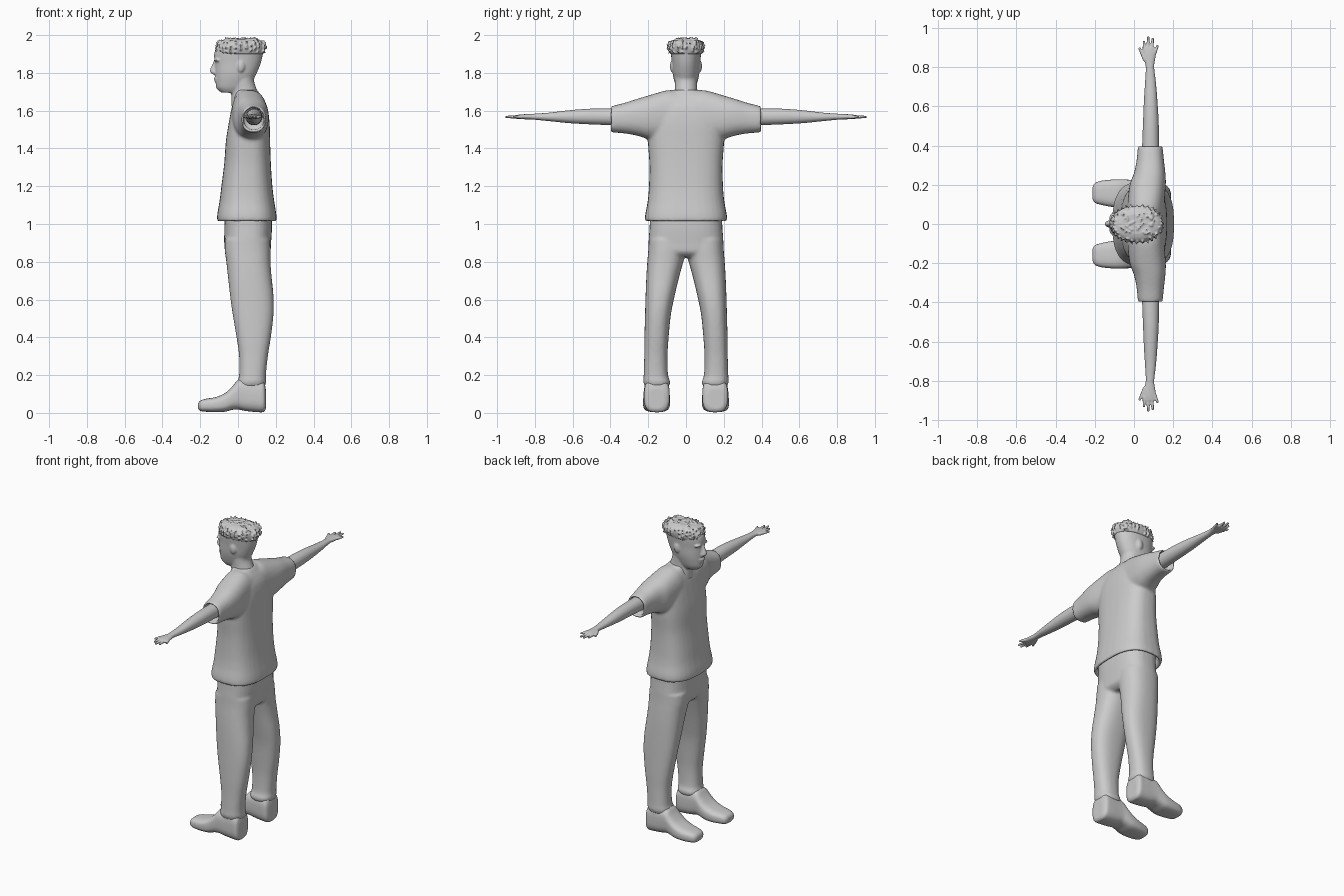
import bpy, bmesh, math, random
from mathutils import Vector, Matrix

random.seed(4)
grey = bpy.data.materials.new("plain grey")
grey.diffuse_color = (0.6, 0.6, 0.6, 1)
AXES = {"x": (1, 2, 0), "y": (0, 2, 1), "z": (0, 1, 2)}


def spline(p, q, r, s, t):
    return [0.5 * (2 * b + (c - a) * t + (2 * a - 5 * b + 4 * c - d) * t * t
                   + (3 * b - a - 3 * c + d) * t ** 3) for a, b, c, d in zip(p, q, r, s)]


def loft(bm, axis, rings, power=2.3, sides=32, steps=4):
    """Skin through rings (position, a min, a max, b min, b max) along an axis."""
    n = len(rings)
    path = [spline(rings[max(i - 1, 0)], rings[i], rings[i + 1], rings[min(i + 2, n - 1)], k / steps)
            for i in range(n - 1) for k in range(steps)] + [list(rings[-1])]
    ia, ib, it = AXES[axis]
    loops = []
    for t, a0, a1, b0, b1 in path:
        loop = []
        for j in range(sides):
            w = 2 * math.pi * j / sides
            c, s = math.cos(w), math.sin(w)
            co = [0, 0, 0]
            co[ia] = (a0 + a1) / 2 + (a1 - a0) / 2 * math.copysign(abs(c) ** (2 / power), c)
            co[ib] = (b0 + b1) / 2 + (b1 - b0) / 2 * math.copysign(abs(s) ** (2 / power), s)
            co[it] = t
            loop.append(bm.verts.new(co))
        loops.append(loop)
    for p, q in zip(loops, loops[1:]):
        for j in range(sides):
            k = (j + 1) % sides
            bm.faces.new((p[j], p[k], q[k], q[j]))
    bm.faces.new(loops[0][::-1])
    bm.faces.new(loops[-1])


def ball(bm, centre, size, level=2):
    m = Matrix.Translation(centre) @ Matrix.Diagonal((*size, 1))
    bmesh.ops.create_icosphere(bm, subdivisions=level, radius=1, matrix=m)


def finish(name, bm, voxel=None, smooth=0, mirror=False):
    bmesh.ops.recalc_face_normals(bm, faces=bm.faces)
    for f in bm.faces:
        f.smooth = True
    me = bpy.data.meshes.new(name)
    bm.to_mesh(me)
    bm.free()
    me.materials.append(grey)
    ob = bpy.data.objects.new(name, me)
    bpy.context.collection.objects.link(ob)
    if voxel:
        r = ob.modifiers.new("fuse", "REMESH")
        r.mode, r.voxel_size, r.use_smooth_shade = "VOXEL", voxel, True
    if smooth:
        s = ob.modifiers.new("soften", "SMOOTH")
        s.factor, s.iterations = 0.5, smooth
    if mirror:
        m = ob.modifiers.new("other side", "MIRROR")
        m.use_axis = (False, True, False)
    return ob


# Shirt: body with a hollow hem, fused with shoulders and hollow sleeves
bm = bmesh.new()
loft(bm, "z", [(1.07, -.085, .18, -.198, .198), (1.025, -.09, .185, -.2, .2),
               (1.015, -.108, .203, -.215, .215), (1.05, -.11, .203, -.216, .216),
               (1.12, -.098, .192, -.203, .203), (1.2, -.088, .182, -.196, .196),
               (1.32, -.073, .174, -.194, .194), (1.44, -.064, .17, -.202, .202),
               (1.54, -.048, .167, -.2, .2), (1.62, -.033, .155, -.17, .17),
               (1.67, -.02, .13, -.12, .12), (1.71, -.008, .1, -.07, .07)], 2.7)
half = [(.05, -.035, .155, 1.42, 1.705), (.1, -.034, .155, 1.43, 1.708), (.2, -.022, .162, 1.45, 1.68),
        (.26, 0, .16, 1.468, 1.662), (.33, .014, .152, 1.48, 1.64), (.395, .02, .145, 1.486, 1.623),
        (.396, .03, .135, 1.498, 1.614), (.36, .03, .135, 1.5, 1.616)]
loft(bm, "y", [(-r[0],) + r[1:] for r in half[::-1]] + half, 2.4)
finish("shirt", bm, .009, 5)

# Trousers: hips fused with two legs
bm = bmesh.new()
loft(bm, "z", [(1.06, -.07, .178, -.19, .19), (.98, -.072, .18, -.193, .193),
               (.9, -.073, .175, -.198, .198), (.85, -.066, .17, -.19, .19),
               (.825, -.04, .14, -.15, .15)], 2.7)
leg = [(.14, .005, .142, .09, .218), (.165, -.002, .15, .083, .226), (.2, .006, .148, .095, .224),
       (.3, .006, .158, .098, .221), (.4, -.008, .174, .092, .22), (.52, -.028, .188, .08, .217),
       (.62, -.042, .188, .06, .214), (.72, -.053, .178, .036, .21), (.8, -.062, .172, .014, .205),
       (.86, -.07, .172, -.002, .2), (.92, -.07, .17, -.01, .197)]
for side in (1, -1):
    loft(bm, "z", [r[:3] + (r[3] * side, r[4] * side) for r in leg], 2.4)
finish("trousers", bm, .009, 4)

# Shoes: foot, heel block and ankle collar
bm = bmesh.new()
loft(bm, "x", [(-.211, .125, .19, .022, .05), (-.2, .108, .208, .01, .065), (-.17, .098, .22, .006, .075),
               (-.12, .088, .226, .004, .083), (-.07, .084, .228, .006, .104), (-.03, .085, .226, .016, .14),
               (.0, .088, .224, .018, .175), (.04, .088, .222, .01, .18), (.1, .086, .222, .004, .18),
               (.135, .09, .22, .004, .17), (.147, .115, .2, .02, .13)], 3)
loft(bm, "z", [(.08, .015, .143, .092, .22), (.19, .008, .143, .094, .218)], 2.4)
finish("shoes", bm, .007, 3, True)

# Arms: forearm, palm, fingers and thumb
bm = bmesh.new()
loft(bm, "y", [(.33, .04, .13, 1.522, 1.612), (.42, .042, .128, 1.524, 1.612), (.52, .046, .126, 1.528, 1.61),
               (.62, .05, .12, 1.534, 1.602), (.72, .056, .112, 1.544, 1.59), (.8, .06, .103, 1.552, 1.584),
               (.84, .05, .108, 1.554, 1.582), (.875, .045, .113, 1.555, 1.58), (.9, .048, .112, 1.557, 1.577)],
     2.1, 24)
for (x0, y0), (x1, y1) in [((.054, .88), (.05, .935)), ((.072, .88), (.073, .957)),
                           ((.09, .88), (.096, .95)), ((.104, .87), (.122, .912)), ((.056, .835), (.026, .9))]:
    a, b = Vector((x0, y0, 1.567)), Vector((x1, y1, 1.567))
    m = Matrix.Translation((a + b) / 2) @ (b - a).to_track_quat("Z", "Y").to_matrix().to_4x4()
    bmesh.ops.create_cone(bm, cap_ends=True, segments=10, radius1=.0105, radius2=.006,
                          depth=(b - a).length, matrix=m)
finish("arms", bm, .004, 2, True)

# Head: skull, neck, brow, nose, lips, chin and ears
bm = bmesh.new()
loft(bm, "z", [(1.695, -.088, .03, -.034, .034), (1.72, -.113, .055, -.05, .05), (1.76, -.119, .08, -.063, .063),
               (1.8, -.121, .1, -.071, .071), (1.85, -.123, .12, -.075, .075), (1.9, -.126, .132, -.08, .08),
               (1.94, -.11, .138, -.084, .084), (1.965, -.07, .1, -.06, .06)], 2.15)
loft(bm, "z", [(1.62, -.035, .11, -.075, .075), (1.67, -.036, .115, -.068, .068), (1.71, -.035, .1, -.06, .06),
               (1.76, -.04, .085, -.06, .06), (1.8, -.04, .095, -.06, .06)], 2)
loft(bm, "z", [(1.79, -.128, -.1, -.018, .018), (1.803, -.147, -.1, -.02, .02),
               (1.818, -.148, -.1, -.015, .015), (1.865, -.128, -.1, -.009, .009)], 2, 16)
ball(bm, (-.113, 0, 1.77), (.016, .028, .007))
ball(bm, (-.112, 0, 1.757), (.015, .026, .007))
ball(bm, (-.1, 0, 1.727), (.018, .026, .016))
for side in (1, -1):
    ball(bm, (-.108, .032 * side, 1.868), (.02, .027, .008))
    ball(bm, (.015, .075 * side, 1.835), (.02, .01, .032))
finish("head", bm, .006, 3)

# Hair: flat cap covered in small curly tufts
bm = bmesh.new()
loft(bm, "z", [(1.9, -.108, .134, -.083, .083), (1.925, -.113, .142, -.09, .09), (1.95, -.11, .142, -.09, .09),
               (1.97, -.093, .125, -.076, .076), (1.98, -.06, .09, -.05, .05)], 2.2)
bm.normal_update()
spots = [(v.co.copy(), v.normal.copy()) for v in bm.verts if v.co.z > 1.905]
for co, no in random.sample(spots, 200):
    lean = Vector([random.uniform(-.6, .6) for _ in range(3)])
    if no.z > .8:
        no = Vector((0, 0, 1))
        co.x, co.y = random.uniform(-.07, .1), random.uniform(-.055, .055)
        co.z = 1.976
    direction = (no + lean).normalized()
    m = Matrix.Translation(co + direction * .004) @ direction.to_track_quat("Z", "Y").to_matrix().to_4x4()
    bmesh.ops.create_cone(bm, cap_ends=True, segments=6, radius1=random.uniform(.007, .012),
                          radius2=.002, depth=random.uniform(.016, .024), matrix=m)
for v in bm.verts:
    v.co.z = min(v.co.z, 2.0)
finish("hair", bm, .0045, 1)
